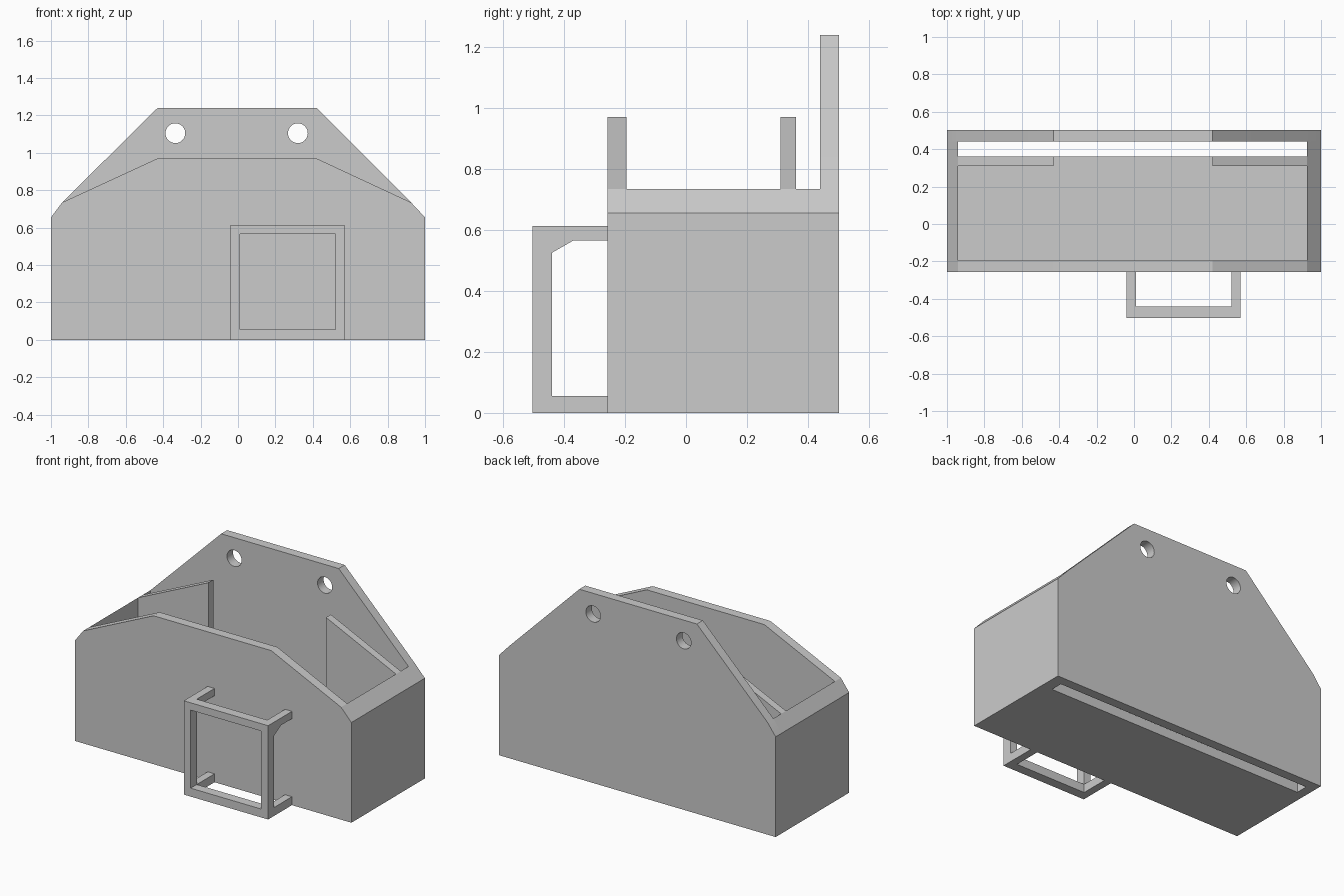
import bpy, bmesh, math
from mathutils import Vector

cube = bpy.data.objects.get("Cube")
if cube:
    bpy.data.objects.remove(cube, do_unlink=True)

# Single flat grey
GREY = (0.6, 0.6, 0.6, 1.0)
grey = bpy.data.materials.new("plain grey")
grey.use_nodes = True
grey.diffuse_color = GREY
grey.node_tree.nodes["Principled BSDF"].inputs["Base Color"].default_value = GREY


def prism(name, profile, axis, start, end):
    """Extrude a 2D profile along the named axis."""
    place = {"x": lambda p, t: (t, p[0], p[1]),
             "y": lambda p, t: (p[0], t, p[1]),
             "z": lambda p, t: (p[0], p[1], t)}[axis]
    bm = bmesh.new()
    face = bm.faces.new([bm.verts.new(place(p, start)) for p in profile])
    shift = Vector(place((0, 0), end - start))
    grown = bmesh.ops.extrude_face_region(bm, geom=[face])["geom"]
    verts = [g for g in grown if isinstance(g, bmesh.types.BMVert)]
    bmesh.ops.translate(bm, verts=verts, vec=shift)
    bmesh.ops.recalc_face_normals(bm, faces=bm.faces[:])
    mesh = bpy.data.meshes.new(name)
    bm.to_mesh(mesh)
    bm.free()
    mesh.materials.append(grey)
    obj = bpy.data.objects.new(name, mesh)
    bpy.context.collection.objects.link(obj)
    return obj


def rect(a0, a1, b0, b1):
    return [(a0, b0), (a1, b0), (a1, b1), (a0, b1)]


def cut(obj, *cutters):
    """Subtract each cutter, then remove it."""
    for cutter in cutters:
        cutter.hide_render = True
        mod = obj.modifiers.new("cut", "BOOLEAN")
        mod.operation = "DIFFERENCE"
        mod.solver = "EXACT"
        mod.object = cutter
        bpy.context.view_layer.objects.active = obj
        bpy.ops.object.modifier_apply(modifier=mod.name)
        bpy.data.objects.remove(cutter, do_unlink=True)


def outline(peak):
    """Wall outline with chamfered shoulders, rising to the given peak."""
    return [(-1, 0), (1, 0), (1, 0.655), (IN_R, 0.735), (TOP_R, peak),
            (TOP_L, peak), (IN_L, 0.735), (-1, 0.655)]


IN_L, IN_R = -0.94, 0.925        # inner faces of the side walls
TOP_L, TOP_R = -0.43, 0.42       # ends of the flat top edge
FRONT, BACK, PANEL = -0.257, 0.502, 0.44
FLOOR, SLOT = 0.06, 0.36

# Bin body: front wall, side walls, floor and the two divider wings
body = prism("bin_body", outline(0.97), "y", FRONT, PANEL)
pocket = [(IN_L, -0.195), (IN_R, -0.195), (IN_R, 0.31), (TOP_R, 0.31),
          (TOP_R, 0.4), (TOP_L, 0.4), (TOP_L, 0.31), (IN_L, 0.31)]
cut(body,
    prism("pocket_cutter", pocket, "z", FLOOR, 2),
    prism("slot_cutter", rect(IN_L, IN_R, SLOT, 0.47), "z", -1, 2))

# Tall back panel with two hanging holes
panel = prism("back_panel", outline(1.24), "y", PANEL, BACK)
for x in (-0.335, 0.32):
    ring = [(x + 0.053 * math.cos(i * math.tau / 32),
             1.105 + 0.053 * math.sin(i * math.tau / 32)) for i in range(32)]
    cut(panel, prism("hole_cutter", ring, "y", 0.3, 0.7))

# Front holder: square frame on four arms, upper arms braced by a chamfer
holder = prism("front_holder", rect(-0.04, 0.57, -0.503, FRONT), "z", 0, 0.613)
side_opening = [(-0.44, 0.055), (-0.1, 0.055), (-0.1, 0.565),
                (-0.37, 0.565), (-0.44, 0.525)]
cut(holder,
    prism("window_cutter", rect(0.01, 0.52, 0.055, 0.565), "y", -0.7, 0),
    prism("gap_cutter", rect(0.01, 0.52, -0.44, 0), "z", -1, 1),
    prism("side_cutter", side_opening, "x", -0.5, 1))

# Smooth only the hole rims; all other edges stay sharp
bpy.ops.object.select_all(action="DESELECT")
panel.select_set(True)
bpy.context.view_layer.objects.active = panel
bpy.ops.object.shade_smooth_by_angle(angle=math.radians(20))
panel.select_set(False)
